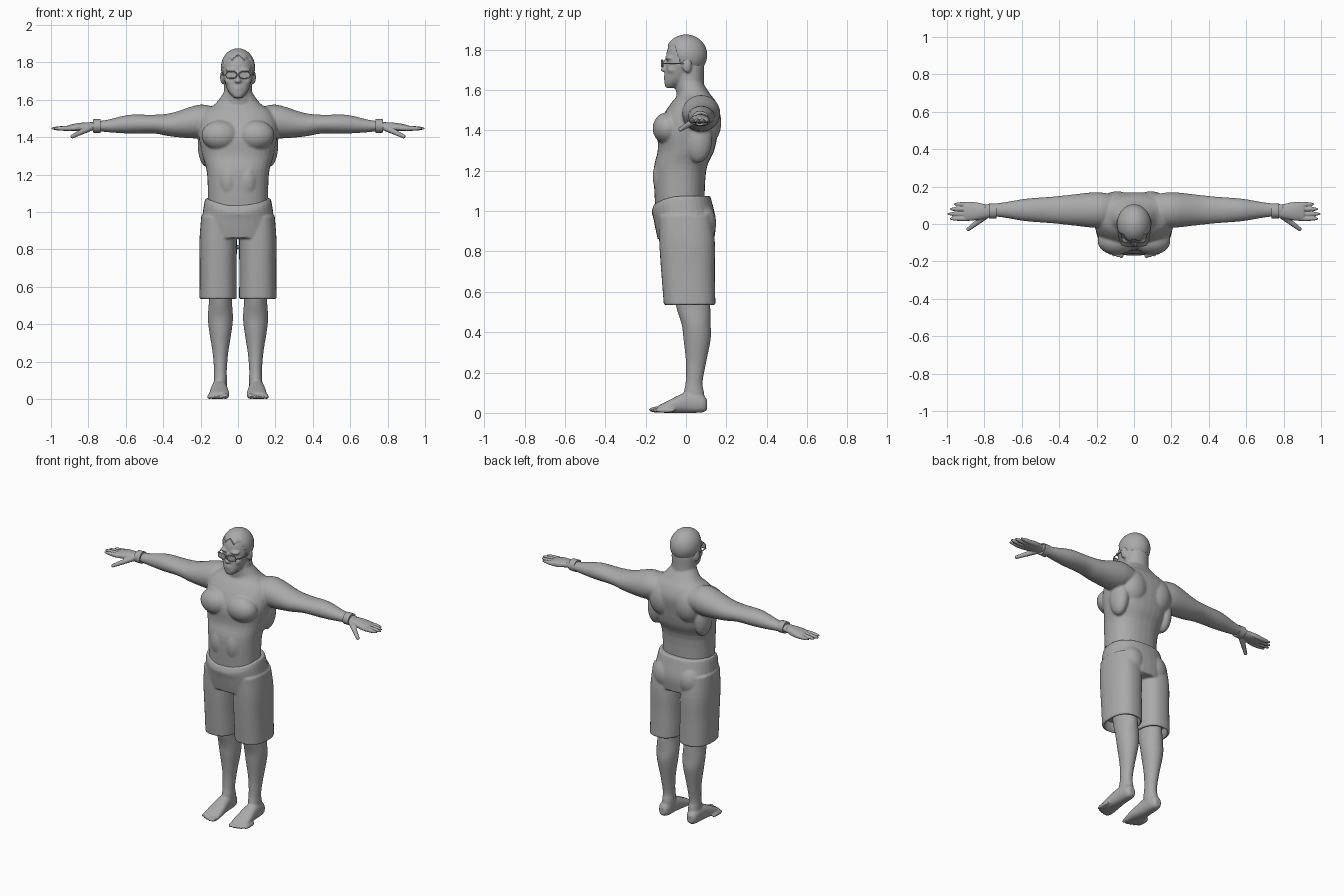
import bpy
import bmesh
from math import cos, sin, tau, copysign
from mathutils import Matrix, Vector

default_cube = bpy.data.objects.get("Cube")
if default_cube:
    bpy.data.objects.remove(default_cube, do_unlink=True)

tone = (.4, .4, .4, 1)
grey = bpy.data.materials.new("plain_grey")
grey.use_nodes = True
grey.diffuse_color = tone
grey.node_tree.nodes["Principled BSDF"].inputs["Base Color"].default_value = tone

LEFT, RIGHT = 1, -1
BOTH = (LEFT, RIGHT)
SIDES = {"left": LEFT, "right": RIGHT}


def smooth_rows(rows, steps):
    """Fill in extra sections along a smooth spline through the rows."""
    rows = [Vector(row) for row in rows]
    padded = [rows[0], *rows, rows[-1]]
    filled = []
    for before, here, there, after in zip(padded, padded[1:], padded[2:], padded[3:]):
        enter, leave, gap = (there - before) / 2, (after - here) / 2, there - here
        for step in range(steps):
            t = step / steps
            bend = 3 * gap - 2 * enter - leave
            twist = enter + leave - 2 * gap
            filled.append(here + t * (enter + t * (bend + t * twist)))
    return filled + [rows[-1]]


def squircle(index, count, power):
    """Point on a rounded square of unit size."""
    angle = tau * index / count
    return [copysign(abs(value) ** (2 / power), value) for value in (cos(angle), sin(angle))]


def loft(bm, axis, middle, rows, side=LEFT, power=2, steps=4, count=32):
    """Closed skin; each row holds position on the axis, second centre and two radii."""
    rings = []
    for place, centre, wide, deep in smooth_rows(rows, steps):
        ring = []
        for index in range(count):
            across, along = squircle(index, count, power)
            point = [middle + wide * across, centre + deep * along]
            point.insert(axis, place)
            point[0] *= side
            ring.append(bm.verts.new(point))
        rings.append(ring)
    for lower, upper in zip(rings, rings[1:]):
        for index in range(count):
            bm.faces.new((lower[index - 1], lower[index], upper[index], upper[index - 1]))
    bm.faces.new(rings[0])
    bm.faces.new(rings[-1])


def blob(bm, centre, radii, sides=(LEFT,)):
    """Ellipsoid, repeated on each of the given sides."""
    for side in sides:
        place = Matrix.Translation(centre)
        place[0][3] *= side
        bmesh.ops.create_uvsphere(bm, u_segments=32, v_segments=20, radius=1,
                                  matrix=place @ Matrix.Diagonal((*radii, 1)))


def finish(name, bm):
    """Turn the working mesh into a smooth-shaded object."""
    bmesh.ops.recalc_face_normals(bm, faces=bm.faces[:])
    for face in bm.faces:
        face.smooth = True
    mesh = bpy.data.meshes.new(name)
    bm.to_mesh(mesh)
    bm.free()
    mesh.set_sharp_from_angle(angle=.8)
    mesh.materials.append(grey)
    part = bpy.data.objects.new(name, mesh)
    bpy.context.collection.objects.link(part)
    return part


def fuse(part, voxel, rounds):
    """Merge overlapping volumes into one soft skin."""
    merge = part.modifiers.new("merge", 'REMESH')
    merge.mode = 'VOXEL'
    merge.voxel_size = voxel
    merge.use_smooth_shade = True
    soften = part.modifiers.new("soften", 'SMOOTH')
    soften.factor = .5
    soften.iterations = rounds


# Upper body: torso with chest, shoulder blades, flanks and belly
bm = bmesh.new()
loft(bm, 2, 0, [(.98, -.03, .16, .12), (1.2, -.03, .165, .13), (1.3, 0, .19, .14), (1.4, .01, .21, .15),
                (1.48, .03, .21, .14), (1.54, .04, .18, .11), (1.58, .04, .12, .08),
                (1.64, .02, .075, .06)], power=2.3)
blob(bm, (.095, -.09, 1.41), (.1, .075, .08), BOTH)
blob(bm, (.09, .105, 1.44), (.09, .07, .11), BOTH)
blob(bm, (.165, .06, 1.36), (.05, .07, .12), BOTH)
blob(bm, (.05, -.07, 1.17), (.07, .095, .13), BOTH)

# Arms
for side in BOTH:
    loft(bm, 0, .075, [(.1, 1.49, .08, .06), (.2, 1.485, .095, .09), (.35, 1.467, .08, .064),
                       (.45, 1.47, .07, .05), (.58, 1.47, .06, .05), (.7, 1.46, .04, .033),
                       (.8, 1.46, .03, .02)], side)

# Neck, skull and jaw
loft(bm, 2, 0, [(1.5, .04, .08, .07), (1.6, .02, .077, .07), (1.72, .025, .073, .065)])
blob(bm, (0, 0, 1.77), (.086, .098, .1))
loft(bm, 2, 0, [(1.61, -.08, .02, .02), (1.635, -.06, .045, .047), (1.67, -.04, .063, .064),
                (1.75, -.02, .08, .075), (1.84, -.015, .06, .065)], power=2.3)

# Face: nose, lips, brows, cheeks and ears
blob(bm, (0, -.1, 1.72), (.011, .017, .036))
blob(bm, (0, -.107, 1.7), (.018, .02, .011))
for height in (1.669, 1.656):
    blob(bm, (0, -.097, height), (.026, .014, .006))
blob(bm, (.034, -.083, 1.76), (.034, .022, .011), BOTH)
blob(bm, (.045, -.066, 1.7), (.025, .026, .022), BOTH)
blob(bm, (.084, .005, 1.72), (.012, .022, .036), BOTH)
fuse(finish("upper_body", bm), .0068, 4)

# Hair: a cap that tucks into the skull below the hairline
bm = bmesh.new()
bmesh.ops.create_uvsphere(bm, u_segments=64, v_segments=40, radius=1)
for vert in bm.verts:
    forward = min(max(-2 * vert.co.y - .2, 0), 1)
    quiff = .012 * cos(9 * vert.co.x)
    hairline = (.135 + quiff) * forward - .085
    shell = Vector((vert.co.x * .091, vert.co.y * .105, vert.co.z * .102))
    tuck = 1 if shell.z > hairline else .9
    vert.co = shell * tuck + Vector((0, 0, 1.773))
finish("hair", bm)

# Glasses: rounded rims, bridge, temples and thin lenses
wires = bpy.data.curves.new("glasses", 'CURVE')
wires.dimensions = '3D'
wires.bevel_depth = .003
wires.bevel_resolution = 2
wires.materials.append(grey)
eye, level = .036, 1.732


def wrap(x):
    """Depth of the frame, curving back towards the temples."""
    return -.12 + max(abs(x) - .03, 0) / 5


def wire(points, closed=False):
    spline = wires.splines.new('POLY')
    spline.points.add(len(points) - 1)
    for target, point in zip(spline.points, points):
        target.co = (*point, 1)
    spline.use_cyclic_u = closed


outline = [squircle(index, 24, 3.3) for index in range(24)]
for label, side in SIDES.items():
    rim = [(eye + .027 * across, level + .017 * along) for across, along in outline]
    wire([(side * x, wrap(x), z) for x, z in rim], closed=True)
    wire([(side * .063, wrap(.063), level), (side * .08, -.09, level), (side * .09, .01, level)])
    bm = bmesh.new()
    loft(bm, 1, eye, [(-.001, level, .026, .016), (.001, level, .026, .016)], side, 3.3, 1)
    for vert in bm.verts:
        vert.co.y += wrap(vert.co.x)
    finish(label + "_lens", bm)
wire([(side * .01, wrap(0), level + .005) for side in BOTH])
bpy.context.collection.objects.link(bpy.data.objects.new("glasses", wires))

for label, side in SIDES.items():
    # Hand: palm, four fingers and a thumb
    bm = bmesh.new()
    loft(bm, 0, .068, [(.76, 1.46, .03, .02), (.82, 1.456, .043, .023), (.87, 1.453, .05, .02),
                       (.91, 1.45, .046, .014)], side)
    for finger in range(4):
        reach = 1 - .012 * abs(finger - 1) ** 1.5
        blob(bm, (reach - .075, .028 + .026 * finger, 1.447), (.075, .0125, .013), [side])
    root, tip = Vector((.79, .045, 1.45)), Vector((.885, -.027, 1.405))
    for joint in range(9):
        size = .018 - joint / 1200
        blob(bm, root.lerp(tip, joint / 8), (size, size, size), [side])
    fuse(finish(label + "_hand", bm), .0042, 2)

    # Wristband
    bm = bmesh.new()
    loft(bm, 0, .07, [(.735, 1.46, .04, .037), (.775, 1.46, .04, .036)], side, steps=1)
    finish(label + "_wristband", bm)

    # Leg, foot and toes
    bm = bmesh.new()
    loft(bm, 2, .094, [(.04, .05, .034, .045), (.1, .04, .036, .05), (.15, .04, .034, .042),
                       (.25, .05, .042, .05), (.37, .055, .061, .068), (.44, .05, .067, .072),
                       (.53, .035, .062, .085), (.64, .02, .07, .085)], side)
    loft(bm, 1, .1, [(.105, .04, .018, .024), (.08, .045, .035, .043), (0, .05, .042, .05),
                     (-.09, .03, .053, .03), (-.14, .018, .053, .016)], side, 2.4)
    for toe in range(5):
        thick = .012 if toe else .016
        tip = -.185 + .002 * toe ** 2
        blob(bm, (.066 + .022 * toe, tip + .05, thick), (thick, .05, thick), [side])
    fuse(finish(label + "_leg", bm), .007, 2)

# Knee-length shorts, hollowed at the hems
bm, hollow = bmesh.new(), bmesh.new()
loft(bm, 2, 0, [(.86, 0, .19, .14), (.95, -.005, .193, .154), (1.04, -.02, .182, .15),
                (1.075, -.02, .173, .14)], power=2.3)
blob(bm, (.085, .07, .94), (.085, .08, .1), BOTH)
for side in BOTH:
    loft(bm, 2, .106, [(.98, -.005, .09, .13), (.85, .005, .1, .138), (.7, .01, .099, .133),
                       (.535, .018, .1, .128)], side, 2.4)
    loft(hollow, 2, .106, [(.5, .018, .09, .118), (.6, .018, .085, .115)], side, 2.4, 1)
for vert in bm.verts:
    # The waistband dips at the front
    rise = min(max(10 * vert.co.z - 9.6, 0), 1)
    vert.co.z -= .05 * rise * max(-6 * vert.co.y, 0) ** 3
shorts = finish("shorts", bm)
fuse(shorts, .007, 2)
cutter = finish("hem_cutter", hollow)
cutter.hide_render = True
cutter.display_type = 'WIRE'
hems = shorts.modifiers.new("hollow_hems", 'BOOLEAN')
hems.operation = 'DIFFERENCE'
hems.object = cutter
